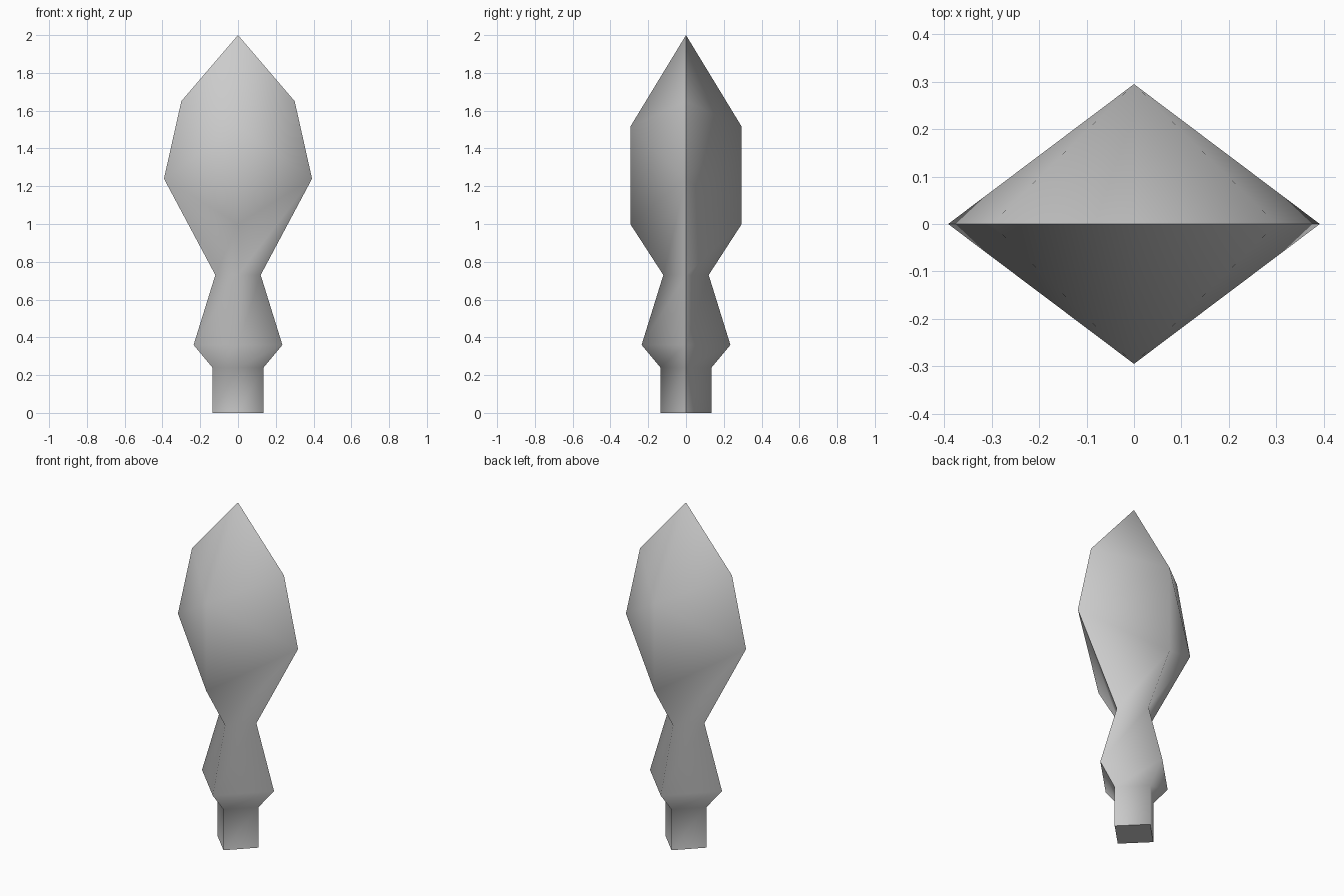
import bpy
import bmesh

cube = bpy.data.objects.get("Cube")
if cube:
    bpy.data.objects.remove(cube, do_unlink=True)

# Single plain grey material
grey = bpy.data.materials.new("plain_grey")
grey.use_nodes = True
COLOUR = (0.6, 0.6, 0.6, 1.0)
grey.diffuse_color = COLOUR
grey.node_tree.nodes["Principled BSDF"].inputs["Base Color"].default_value = COLOUR

# Diamond rings: side radius, side height, front/back radius, front/back height
RINGS = [
    (0.135, 0.0, 0.135, 0.0),     # stem foot
    (0.135, 0.24, 0.135, 0.24),   # stem top
    (0.235, 0.36, 0.235, 0.36),   # collar
    (0.12, 0.73, 0.12, 0.73),     # neck
    (0.392, 1.24, 0.295, 1.0),    # widest part of the head
    (0.30, 1.65, 0.295, 1.515),   # shoulder of the head
]

bm = bmesh.new()
rings = []
for xr, xz, yr, yz in RINGS:
    rings.append([bm.verts.new(p) for p in
                  ((xr, 0, xz), (0, yr, yz), (-xr, 0, xz), (0, -yr, yz))])
tip = bm.verts.new((0, 0, 2))

# Foot cap, side bands and pointed top
bm.faces.new(reversed(rings[0]))
for level, (low, high) in enumerate(zip(rings, rings[1:])):
    for i in range(4):
        j = (i + 1) % 4
        if level < 4:
            bm.faces.new((low[i], low[j], high[j], high[i]))
        else:
            # Convex fold from the wide side corner up to the front or back corner
            side, ridge = (i, j) if i % 2 == 0 else (j, i)
            for tri in ((low[i], low[j], high[ridge]),
                        (low[side], high[j], high[i])):
                bm.faces.new(tri)
for i in range(4):
    bm.faces.new((rings[-1][i], rings[-1][(i + 1) % 4], tip))
bmesh.ops.recalc_face_normals(bm, faces=bm.faces)

# Smooth front and back, hard seam along both sides and round the foot
for face in bm.faces:
    face.smooth = True
for edge in bm.edges:
    on_seam = all(abs(v.co.y) < 0.001 for v in edge.verts)
    on_foot = all(v.co.z < 0.001 for v in edge.verts)
    edge.smooth = not (on_seam or on_foot)

mesh = bpy.data.meshes.new("carved_finial")
bm.to_mesh(mesh)
bm.free()
mesh.materials.append(grey)
finial = bpy.data.objects.new("carved_finial", mesh)
bpy.context.collection.objects.link(finial)
